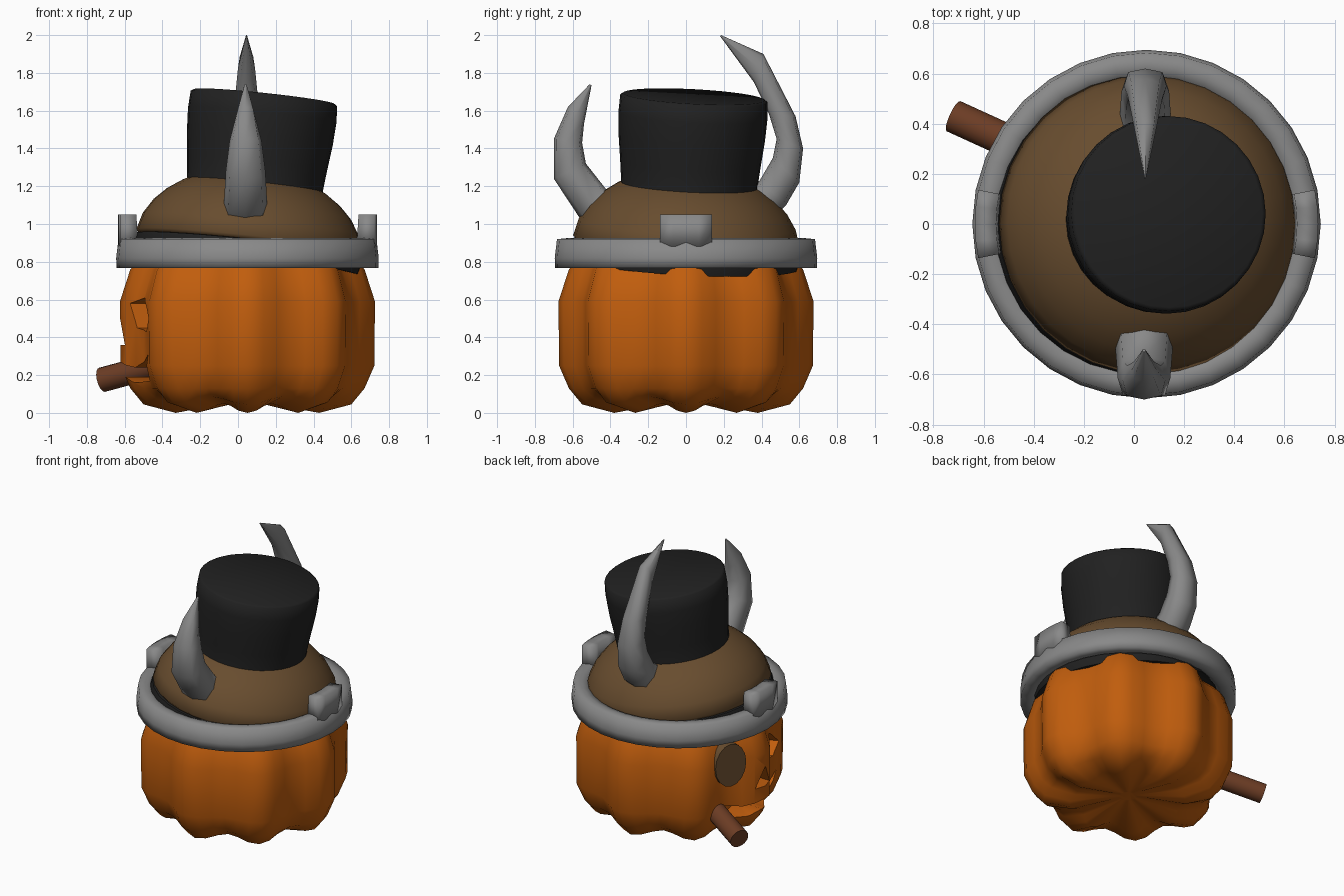
import bpy, bmesh, math
from math import sin, cos, pi, radians, copysign
from mathutils import Vector, Matrix

if "Cube" in bpy.data.objects:
    bpy.data.objects.remove(bpy.data.objects["Cube"])

CX = 0.05  # shared axis of pumpkin and helmet


def mat(name, rgb):
    m = bpy.data.materials.new(name)
    m.diffuse_color = (*rgb, 1)
    m.use_nodes = True
    m.node_tree.nodes["Principled BSDF"].inputs["Base Color"].default_value = m.diffuse_color
    return m


ORANGE = mat("pumpkin_orange", (0.53, 0.11, 0.004))
GREY = mat("metal_grey", (0.25, 0.25, 0.25))
BROWN = mat("leather_brown", (0.137, 0.073, 0.028))
BLACK = mat("hat_black", (0.015, 0.015, 0.015))
CIGAR = mat("cigar_brown", (0.15, 0.046, 0.018))


def loft(name, rings, material, angle=35, closed=False, caps=True):
    """Skin a list of equal-length point rings."""
    bm = bmesh.new()
    vs = [[bm.verts.new(p) for p in r] for r in rings]
    n = len(rings[0])
    pairs = list(zip(vs, vs[1:])) + ([(vs[-1], vs[0])] if closed else [])
    for a, b in pairs:
        for i in range(n):
            j = (i + 1) % n
            bm.faces.new((a[i], a[j], b[j], b[i]))
    if caps and not closed:
        bm.faces.new(vs[0][::-1])
        bm.faces.new(vs[-1])
    bmesh.ops.remove_doubles(bm, verts=bm.verts, dist=1e-5)
    bmesh.ops.recalc_face_normals(bm, faces=bm.faces)
    me = bpy.data.meshes.new(name)
    bm.to_mesh(me)
    bm.free()
    ob = bpy.data.objects.new(name, me)
    bpy.context.collection.objects.link(ob)
    me.materials.append(material)
    smooth(ob, angle)
    return ob


def smooth(ob, angle):
    bpy.ops.object.select_all(action='DESELECT')
    ob.select_set(True)
    bpy.context.view_layer.objects.active = ob
    bpy.ops.object.shade_smooth_by_angle(angle=radians(angle))


def lathe(name, profile, material, n=32, angle=35, closed=False):
    rings = [[(r * cos(2 * pi * i / n), r * sin(2 * pi * i / n), z) for i in range(n)]
             for r, z in profile]
    return loft(name, rings, material, angle, closed)


def prism(name, pts, frame, d0, d1, material=ORANGE):
    """Extrude an outline (u, v) along the local x axis of a frame."""
    return loft(name, [[frame @ Vector((d, u, v)) for u, v in pts] for d in (d0, d1)], material)


def facing(deg, z):
    return Matrix.Translation((CX, 0, z)) @ Matrix.Rotation(radians(deg), 4, 'Z')


# Pumpkin: eight rounded lobes
rings = []
for r, z, lift in [(0.06, 0.06, 0), (0.38, 0.0, 0.05), (0.55, 0.045, 0.04), (0.62, 0.13, 0),
                   (0.672, 0.25, 0), (0.675, 0.59, 0), (0.62, 0.76, 0), (0.5, 0.88, 0), (0.2, 0.92, 0)]:
    ring = []
    for i in range(48):
        t = 2 * pi * i / 48
        c = (1 + cos(8 * t)) / 2
        k = r * (0.88 + 0.12 * c)
        ring.append((CX + k * cos(t), k * sin(t), z + lift * (1 - c)))
    rings.append(ring)
pumpkin = loft("pumpkin", rings, ORANGE, 45)

# Carved face on the left (-x) side: eye, nose and crooked mouth
cutters = [
    prism("eye_cutter", [(-0.13, 0.06), (0.0, 0.09), (0.13, -0.02), (0.05, -0.09), (-0.07, -0.07)],
          facing(203, 0.52), 0.52, 0.9),
    prism("nose_cutter", [(-0.08, -0.05), (0.08, -0.05), (0.0, 0.09)], facing(180, 0.41), 0.55, 0.9),
    prism("mouth_cutter", [(-0.33, 0.08), (-0.15, 0.03), (0.0, 0.05), (0.15, 0.02), (0.33, 0.09),
                           (0.22, -0.05), (0.1, -0.06), (0.0, -0.03), (-0.1, -0.06), (-0.22, -0.05)],
          facing(180, 0.22), 0.44, 0.9)]
for c in cutters:
    m = pumpkin.modifiers.new("carve", 'BOOLEAN')
    m.operation, m.solver, m.object = 'DIFFERENCE', 'EXACT', c
    bpy.context.view_layer.objects.active = pumpkin
    bpy.ops.object.modifier_apply(modifier=m.name)
    bpy.data.objects.remove(c)
smooth(pumpkin, 45)

# Eye patch
prism("eye_patch", [(0.115 * cos(2 * pi * i / 16), 0.15 * sin(2 * pi * i / 16)) for i in range(16)],
      facing(156, 0.58), 0.55, 0.64, BROWN)

# Cigar stuck in the corner of the mouth
a, b = Vector((-0.72, 0.43, 0.175)), Vector((-0.40, 0.284, 0.262))
q = (b - a).to_track_quat('Z', 'Y')
loft("cigar", [[p + q @ Vector((0.066 * cos(2 * pi * i / 16), 0.066 * sin(2 * pi * i / 16), 0))
                for i in range(16)] for p in (a, b)], CIGAR)

# Hat: black band, leather dome and crown, all tilted together
tilt = (Matrix.Translation((CX + 0.005, 0, 0.88)) @ Matrix.Rotation(radians(6), 4, 'Y')
        @ Matrix.Rotation(radians(-3), 4, 'X'))
parts = [
    lathe("hat_band", [(0.5, -0.08), (0.6, -0.09), (0.61, -0.03), (0.6, 0.01), (0.5, 0.02)], BLACK),
    lathe("hat_dome", [(0.58, 0.008), (0.6, 0.03), (0.575, 0.12), (0.525, 0.2), (0.46, 0.265),
                       (0.38, 0.32), (0.2, 0.4)], BROWN, 32, 60),
    lathe("hat_crown", [(0.365, 0.28), (0.362, 0.34), (0.372, 0.44), (0.388, 0.58), (0.395, 0.7),
                        (0.39, 0.79), (0.375, 0.8)], BLACK, 32, 80)]
for p in parts:
    p.matrix_world = tilt

# Metal helmet ring
ring = lathe("helmet_ring", [(0.58, 0.79), (0.62, 0.768), (0.693, 0.768), (0.695, 0.82), (0.683, 0.92),
                             (0.63, 0.925), (0.58, 0.915)], GREY, 32, 100, True)
ring.location.x = CX

# Raised tabs on both sides of the ring
for name, mid in (("right_tab", 0), ("left_tab", pi)):
    rings = []
    for k in range(5):
        t = mid + radians(-11.5 + 23 * k / 4)
        rings.append([(CX + r * cos(t), r * sin(t), z)
                      for r, z in [(0.59, 0.88), (0.685, 0.88), (0.685, 1.05), (0.6, 1.05)]])
    loft(name, rings, GREY, 100)


def sq(v):
    return copysign(abs(v) ** 0.65, v)


# Horns: each section is inner (y, z), outer (y, z), half width
def horn(name, x, sections):
    rings = []
    for iy, iz, oy, oz, w in sections:
        my, mz, hy, hz = (iy + oy) / 2, (iz + oz) / 2, (oy - iy) / 2, (oz - iz) / 2
        rings.append([(x + w * sq(sin(t)), my + hy * sq(cos(t)), mz + hz * sq(cos(t)))
                      for t in [2 * pi * i / 8 for i in range(8)]])
    loft(name, rings, GREY, 70)


horn("front_horn", 0.04, [(-0.36, 1.18, -0.49, 0.99, 0.115), (-0.42, 1.18, -0.555, 1.02, 0.115),
                          (-0.53, 1.32, -0.70, 1.24, 0.105), (-0.55, 1.43, -0.70, 1.45, 0.085),
                          (-0.54, 1.53, -0.625, 1.62, 0.05), (-0.50, 1.735, -0.51, 1.74, 0.006)])
horn("back_horn", 0.045, [(0.33, 1.2, 0.46, 1.03, 0.1), (0.39, 1.23, 0.53, 1.1, 0.1),
                          (0.46, 1.35, 0.6, 1.22, 0.095), (0.48, 1.45, 0.62, 1.4, 0.085),
                          (0.44, 1.58, 0.58, 1.57, 0.07), (0.36, 1.75, 0.41, 1.9, 0.045),
                          (0.18, 1.995, 0.185, 2.0, 0.003)])
